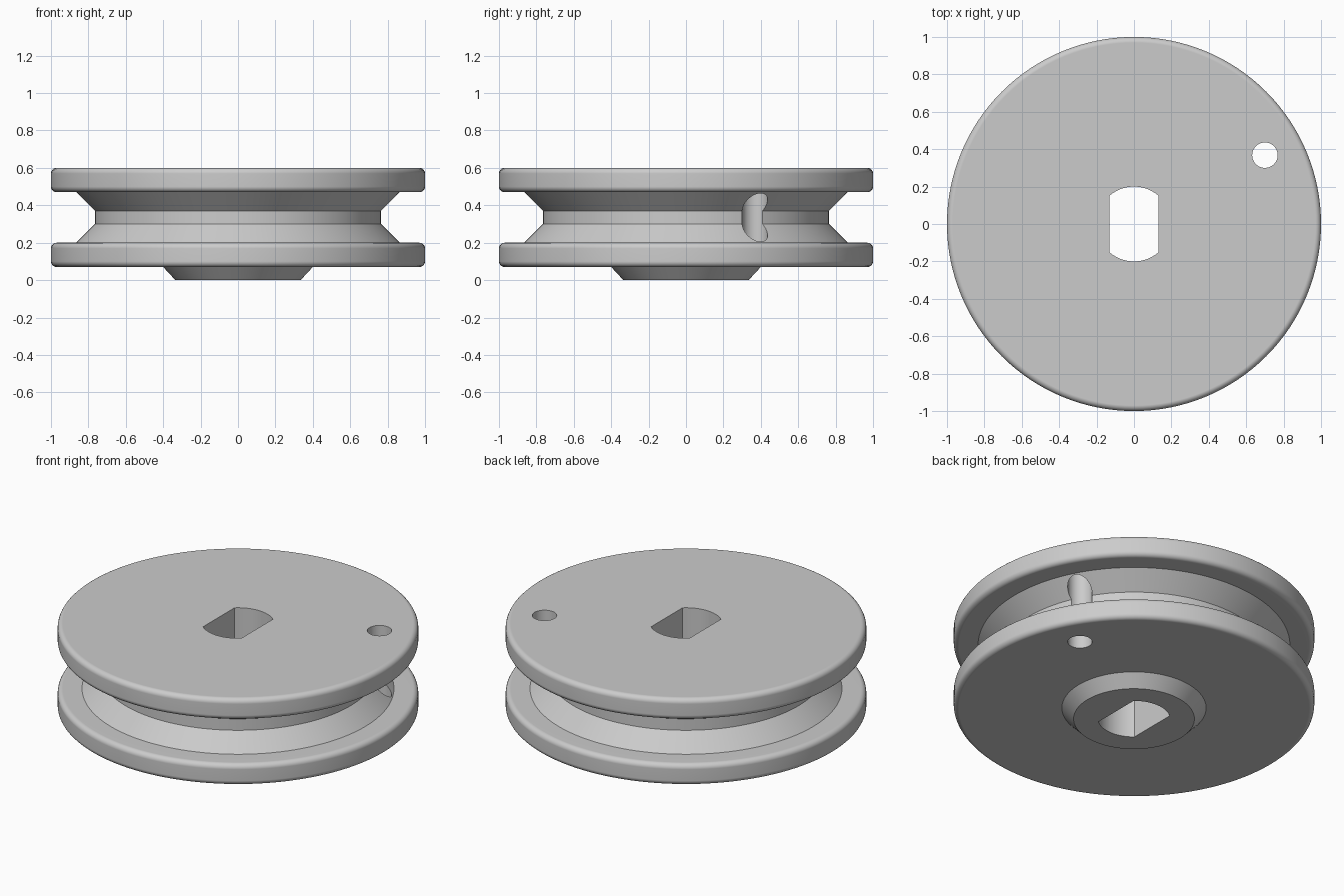
import bpy
import bmesh
from math import sin, cos, pi, asin, radians
from mathutils import Matrix

SEGMENTS = 128

if "Cube" in bpy.data.objects:
    bpy.data.objects.remove(bpy.data.objects["Cube"])

grey = bpy.data.materials.new("plain grey")
grey.use_nodes = True
colour = (0.6, 0.6, 0.6, 1)
grey.diffuse_color = colour
grey.node_tree.nodes["Principled BSDF"].inputs["Base Color"].default_value = colour


def make_object(name, bm):
    bmesh.ops.recalc_face_normals(bm, faces=bm.faces)
    mesh = bpy.data.meshes.new(name)
    bm.to_mesh(mesh)
    bm.free()
    mesh.materials.append(grey)
    obj = bpy.data.objects.new(name, mesh)
    bpy.context.collection.objects.link(obj)
    return obj


def lathe(name, profile):
    """Revolve an (r, z) profile about z and cap both ends."""
    bm = bmesh.new()
    rings = []
    for r, z in profile:
        rings.append([bm.verts.new((r * cos(2 * pi * i / SEGMENTS),
                                    r * sin(2 * pi * i / SEGMENTS), z))
                      for i in range(SEGMENTS)])
    for low, high in zip(rings, rings[1:]):
        for i in range(SEGMENTS):
            j = (i + 1) % SEGMENTS
            bm.faces.new((low[i], low[j], high[j], high[i]))
    bm.faces.new(rings[0])
    bm.faces.new(rings[-1])
    return make_object(name, bm)


def prism(name, outline):
    """Extrude an (x, y) outline right through the wheel."""
    bm = bmesh.new()
    face = bm.faces.new([bm.verts.new((x, y, -0.2)) for x, y in outline])
    out = bmesh.ops.extrude_face_region(bm, geom=[face])
    verts = [v for v in out["geom"] if isinstance(v, bmesh.types.BMVert)]
    bmesh.ops.translate(bm, verts=verts, vec=(0, 0, 1))
    return make_object(name, bm)


def rim(bottom, top, radius=1.0, fillet=0.03, steps=5):
    """Outer flange edge with rounded corners, going upwards."""
    points = []
    for z, start in ((bottom + fillet, -pi / 2), (top - fillet, 0)):
        for i in range(steps + 1):
            a = start + pi / 2 * i / steps
            points.append((radius - fillet + fillet * cos(a), z + fillet * sin(a)))
    return points


# Wheel body: hub boss, lower flange, V groove, upper flange
profile = [(0.335, 0), (0.40, 0.07)] + rim(0.07, 0.20)
profile += [(0.865, 0.20), (0.765, 0.30), (0.765, 0.37), (0.865, 0.47)]
profile += rim(0.47, 0.60)
wheel = lathe("grooved_wheel", profile)

# Cutter for the double-flat shaft bore
half = asin(0.13 / 0.2)
arc = [half * (2 * i / 16 - 1) for i in range(17)]
bore = [(0.2 * sin(a), 0.2 * cos(a)) for a in arc]
bore += [(-x, -y) for x, y in bore]
bore_cutter = prism("shaft_bore_cutter", bore)

# Cutter for the small cord hole
hole = [(0.70 + 0.068 * cos(2 * pi * i / 48), 0.368 + 0.068 * sin(2 * pi * i / 48))
        for i in range(48)]
hole_cutter = prism("cord_hole_cutter", hole)

bpy.ops.object.select_all(action='DESELECT')
wheel.select_set(True)
bpy.context.view_layer.objects.active = wheel
for cutter in (bore_cutter, hole_cutter):
    cut = wheel.modifiers.new(cutter.name, 'BOOLEAN')
    cut.operation = 'DIFFERENCE'
    cut.solver = 'EXACT'
    cut.object = cutter
    bpy.ops.object.modifier_apply(modifier=cut.name)
    bpy.data.objects.remove(cutter)

# Smooth round surfaces, crisp edges, flat faces kept flat
bpy.ops.object.shade_smooth_by_angle(angle=radians(30))
weighted = wheel.modifiers.new("weighted_normals", 'WEIGHTED_NORMAL')
weighted.keep_sharp = True
